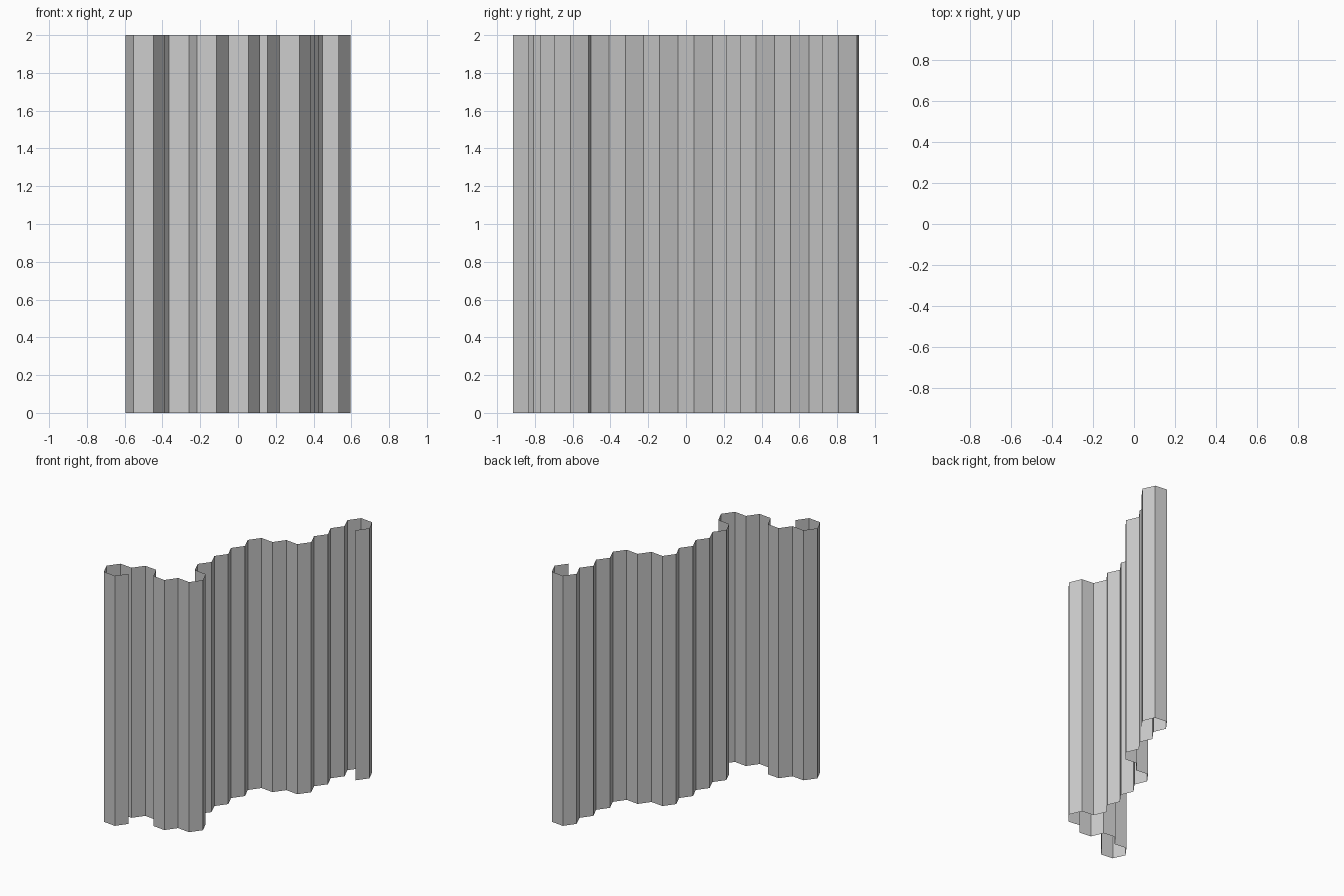
import bpy, bmesh, math

if "Cube" in bpy.data.objects:
    bpy.data.objects.remove(bpy.data.objects["Cube"])

EDGE, TILT, HEIGHT = 0.1057, -6.4, 2.0


def step(degrees):
    a = math.radians(TILT + degrees)
    return EDGE * math.cos(a), EDGE * math.sin(a)


# Three honeycomb edge directions; capitals walk backwards
steps = {"q": step(0), "p": step(60), "r": step(120),
         "Q": step(180), "P": step(240), "R": step(300)}

# Plan of the folded sheet as a walk along honeycomb edges
walk = ("PQrpqpq" + "Rqpqp" + "rQ" + "rp" * 4 + "qpqp" + "rp" * 3 + "qRP")
plan = [(0.0, 0.0)]
for s in walk:
    dx, dy = steps[s]
    plan.append((plan[-1][0] + dx, plan[-1][1] + dy))

# Centre the plan on the origin
xs, ys = zip(*plan)
cx, cy = (min(xs) + max(xs)) / 2, (min(ys) + max(ys)) / 2

# Open single-skin wall raised from the plan
bm = bmesh.new()
columns = [[bm.verts.new((x - cx, y - cy, z)) for z in (0, HEIGHT)] for x, y in plan]
for a, b in zip(columns, columns[1:]):
    bm.faces.new((a[0], b[0], b[1], a[1]))
mesh = bpy.data.meshes.new("folded_wall")
bm.to_mesh(mesh)
bm.free()
wall = bpy.data.objects.new("folded_wall", mesh)
bpy.context.collection.objects.link(wall)
